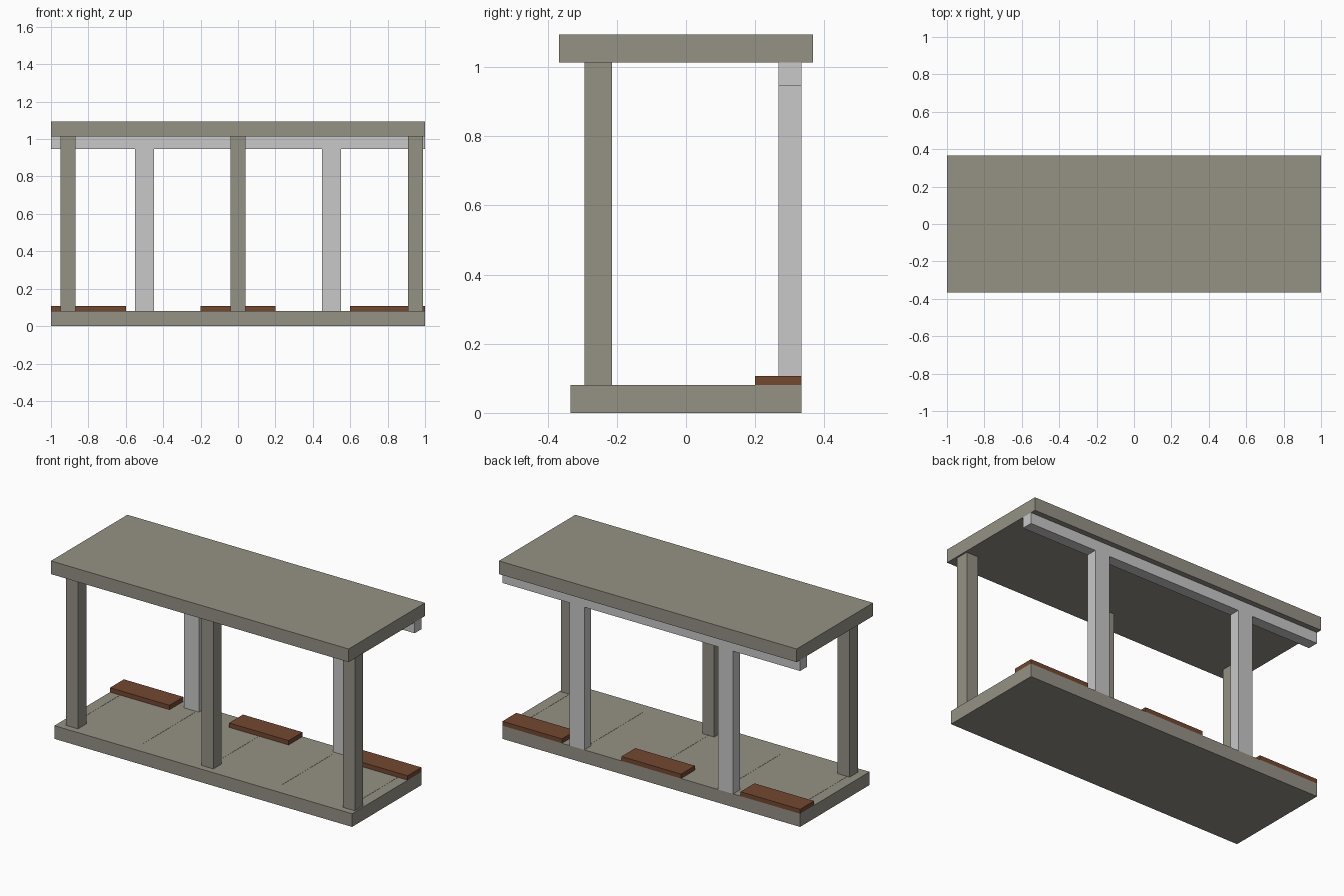
import bpy

if "Cube" in bpy.data.objects:
    bpy.data.objects.remove(bpy.data.objects["Cube"])


def material(name, rgb):
    m = bpy.data.materials.new(name)
    m.diffuse_color = (*rgb, 1.0)
    m.use_nodes = True
    m.node_tree.nodes["Principled BSDF"].inputs["Base Color"].default_value = m.diffuse_color
    return m


concrete = material("concrete", (0.30, 0.285, 0.235))
light_grey = material("light_grey", (0.58, 0.58, 0.58))
wood = material("brown_wood", (0.17, 0.065, 0.03))


def box(name, x, y, z, mat):
    """Box from (min, max) ranges on each axis."""
    verts = [(a, b, c) for c in z for b in y for a in x]
    faces = [(0, 2, 3, 1), (4, 5, 7, 6), (0, 1, 5, 4),
             (2, 6, 7, 3), (0, 4, 6, 2), (1, 3, 7, 5)]
    mesh = bpy.data.meshes.new(name)
    mesh.from_pydata(verts, [], faces)
    mesh.materials.append(mat)
    obj = bpy.data.objects.new(name, mesh)
    bpy.context.collection.objects.link(obj)
    return obj


BASE_TOP, BEAM_Z, ROOF_Z, TOP = 0.08, 0.9467, 1.0133, 1.0933
BACK = (0.2667, 0.3333)

# Floor and roof slabs
box("floor_slab", (-1, 1), (-0.3333, 0.3333), (0, BASE_TOP), concrete)
box("roof_slab", (-1, 1), (-0.3667, 0.3667), (ROOF_Z, TOP), concrete)

# Front posts (the end ones sit slightly off symmetric)
for x in (-0.91, 0, 0.95):
    box("front_post", (x - 0.04, x + 0.04), (-0.2933, -0.2133),
        (BASE_TOP, ROOF_Z), concrete)

# Back posts carrying the long beam
for x in (-0.5, 0.5):
    box("back_post", (x - 0.05, x + 0.05), BACK, (BASE_TOP, BEAM_Z), light_grey)
box("back_beam", (-1, 1), BACK, (BEAM_Z, ROOF_Z), light_grey)

# Wooden boards along the back edge
for x in (-0.8, 0, 0.8):
    box("floor_board", (x - 0.2, x + 0.2), (0.2, 0.3333),
        (BASE_TOP, 0.1067), wood)

# Hairline ribs marking the floor joints
for i in range(-2, 3):
    x = i * 0.4667
    box("floor_joint", (x - 0.0015, x + 0.0015), (-0.25, 0.25),
        (BASE_TOP, BASE_TOP + 0.001), concrete)
